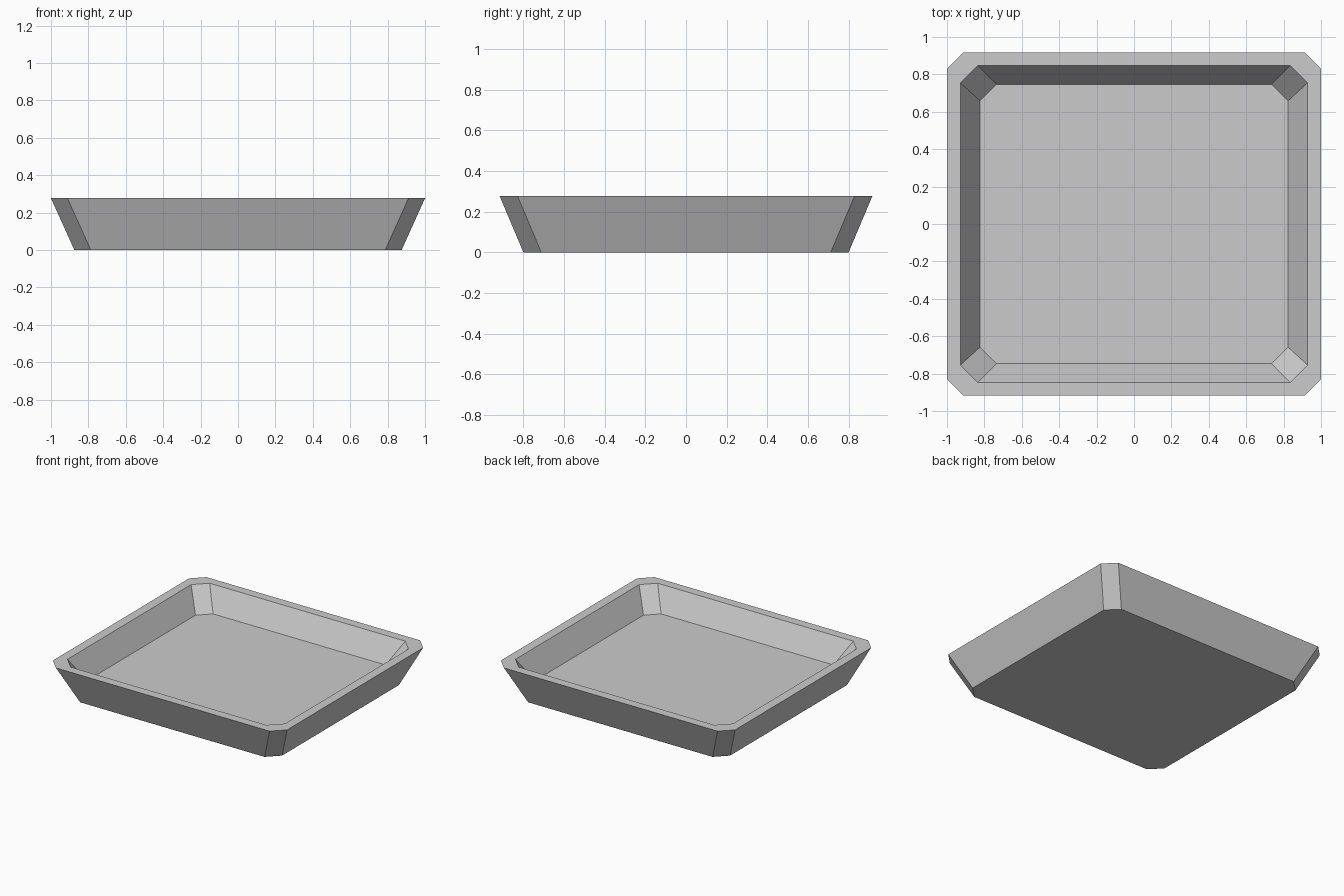
import bpy
import bmesh

cube = bpy.data.objects.get("Cube")
if cube:
    bpy.data.objects.remove(cube, do_unlink=True)

# Single flat grey
grey = bpy.data.materials.new("light grey")
grey.use_nodes = True
colour = (0.6, 0.6, 0.6, 1)
grey.diffuse_color = colour
grey.node_tree.nodes["Principled BSDF"].inputs["Base Color"].default_value = colour


def ring(bm, hx, hy, cut, z):
    """Rectangle with chamfered corners, counter-clockwise from above."""
    points = []
    for sx, sy in ((1, -1), (1, 1), (-1, 1), (-1, -1)):
        pair = [(sx * (hx - cut), sy * hy, z), (sx * hx, sy * (hy - cut), z)]
        points += pair if sx * sy < 0 else pair[::-1]
    return [bm.verts.new(p) for p in points]


# Tray: underside, outer rim, inner rim, sunken floor
bm = bmesh.new()
rings = [ring(bm, *r) for r in (
    (0.875, 0.80, 0.088, 0.0),
    (1.0, 0.917, 0.088, 0.277),
    (0.928, 0.847, 0.093, 0.277),
    (0.824, 0.747, 0.088, 0.105),
)]
bm.faces.new(rings[0][::-1])
for low, high in zip(rings, rings[1:]):
    for i in range(len(low)):
        j = (i + 1) % len(low)
        bm.faces.new((low[i], low[j], high[j], high[i]))
bm.faces.new(rings[-1])
bmesh.ops.recalc_face_normals(bm, faces=bm.faces)

mesh = bpy.data.meshes.new("tray")
bm.to_mesh(mesh)
bm.free()
mesh.materials.append(grey)
tray = bpy.data.objects.new("tray", mesh)
bpy.context.collection.objects.link(tray)
